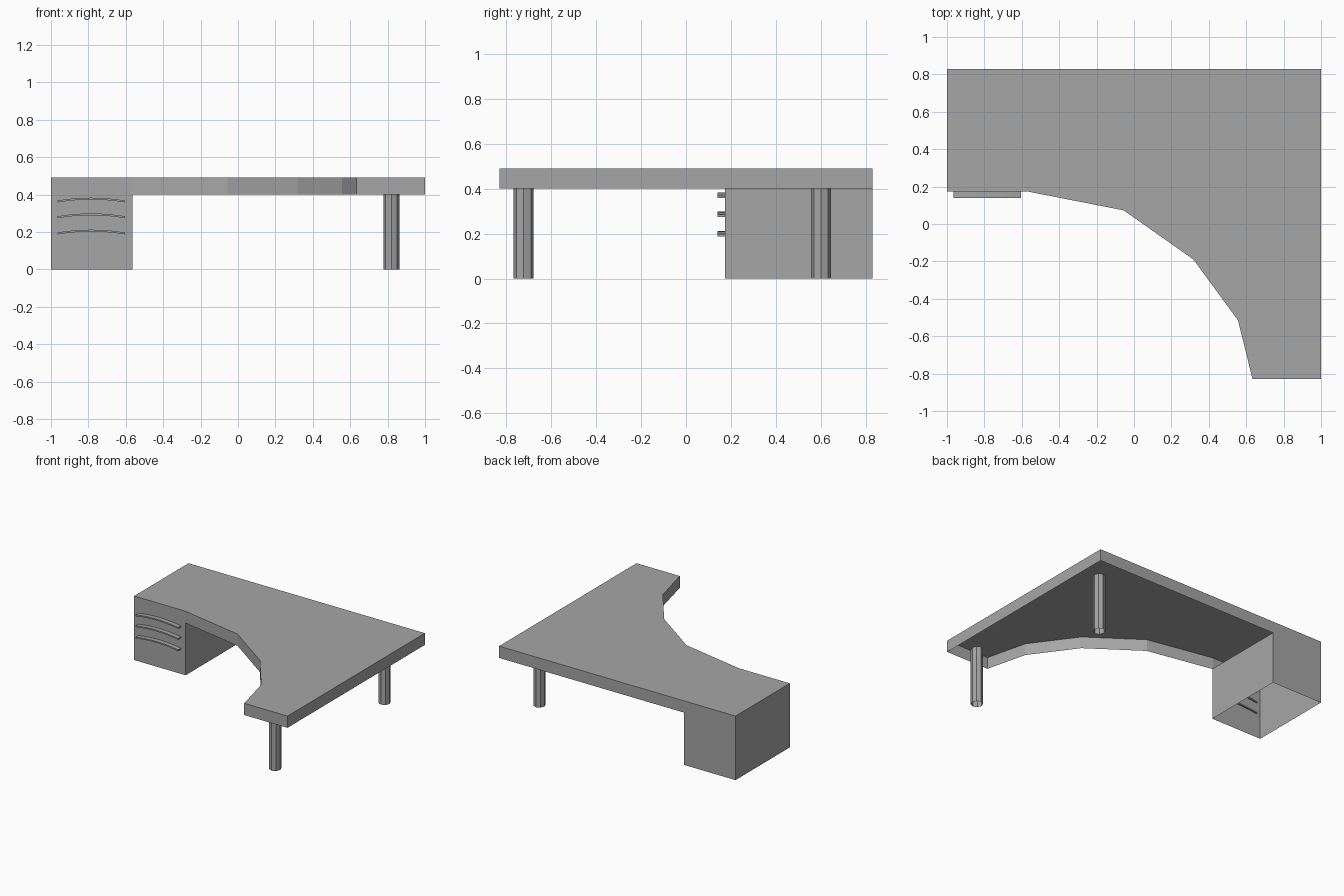
import bpy
import bmesh
import math

cube = bpy.data.objects.get("Cube")
if cube:
    bpy.data.objects.remove(cube, do_unlink=True)

# Single flat grey
grey = bpy.data.materials.new("plain_grey")
grey.use_nodes = True
colour = (0.38, 0.38, 0.38, 1)
grey.diffuse_color = colour
grey.node_tree.nodes["Principled BSDF"].inputs["Base Color"].default_value = colour


def make_object(name, bm):
    mesh = bpy.data.meshes.new(name)
    bm.to_mesh(mesh)
    bm.free()
    mesh.materials.append(grey)
    obj = bpy.data.objects.new(name, mesh)
    bpy.context.collection.objects.link(obj)
    return obj


def upright_shell(name, outline, bottom, top, lid=False):
    """Walls around a counter-clockwise outline, open below."""
    bm = bmesh.new()
    low = [bm.verts.new((x, y, bottom)) for x, y in outline]
    high = [bm.verts.new((x, y, top)) for x, y in outline]
    count = len(outline)
    for i in range(count):
        j = (i + 1) % count
        bm.faces.new((low[i], low[j], high[j], high[i]))
    if lid:
        bm.faces.new(high)
    return make_object(name, bm)


HALF_DEPTH = 0.83
FRONT = 0.174
RIM = 0.4
CABINET_SIDE = -0.565

# Corner desktop with a stepped concave front, hollow underneath
desktop = [(-1, FRONT), (-0.57, FRONT), (-0.055, 0.073), (0.318, -0.19),
           (0.556, -0.515), (0.634, -HALF_DEPTH), (1, -HALF_DEPTH),
           (1, HALF_DEPTH), (-1, HALF_DEPTH)]
upright_shell("desktop", desktop, RIM, 0.49, lid=True)

# Drawer cabinet, flush with the desktop edges
cabinet = [(-1, FRONT), (CABINET_SIDE, FRONT),
           (CABINET_SIDE, HALF_DEPTH), (-1, HALF_DEPTH)]
upright_shell("drawer_cabinet", cabinet, 0, RIM)

# Eight-sided legs, reaching a little inside the rim
for name, y in (("front_leg", -0.722), ("back_leg", 0.6)):
    ring = [(0.82 + 0.0425 * math.cos(k * math.pi / 4),
             y + 0.0445 * math.sin(k * math.pi / 4)) for k in range(8)]
    upright_shell(name, ring, 0, 0.44)


def arched_handle(name, z, steps=8):
    """Thin arched bar pushed through the cabinet front."""
    bm = bmesh.new()
    rings = []
    for i in range(steps + 1):
        t = 2 * i / steps - 1
        x = -0.785 + 0.18 * t
        h = z + 0.015 * (1 - t * t)
        rings.append([bm.verts.new((x, y, h + dz)) for y, dz in
                      ((0.14, 0), (FRONT + 0.01, 0), (FRONT + 0.01, 0.01), (0.14, 0.01))])
    for a, b in zip(rings, rings[1:]):
        for k in range(4):
            m = (k + 1) % 4
            bm.faces.new((a[k], a[m], b[m], b[k]))
    bm.faces.new(rings[0])
    bm.faces.new(rings[-1])
    bmesh.ops.recalc_face_normals(bm, faces=bm.faces)
    return make_object(name, bm)


# Three drawer handles
for name, z in (("top_handle", 0.358), ("middle_handle", 0.274), ("bottom_handle", 0.187)):
    arched_handle(name, z)
